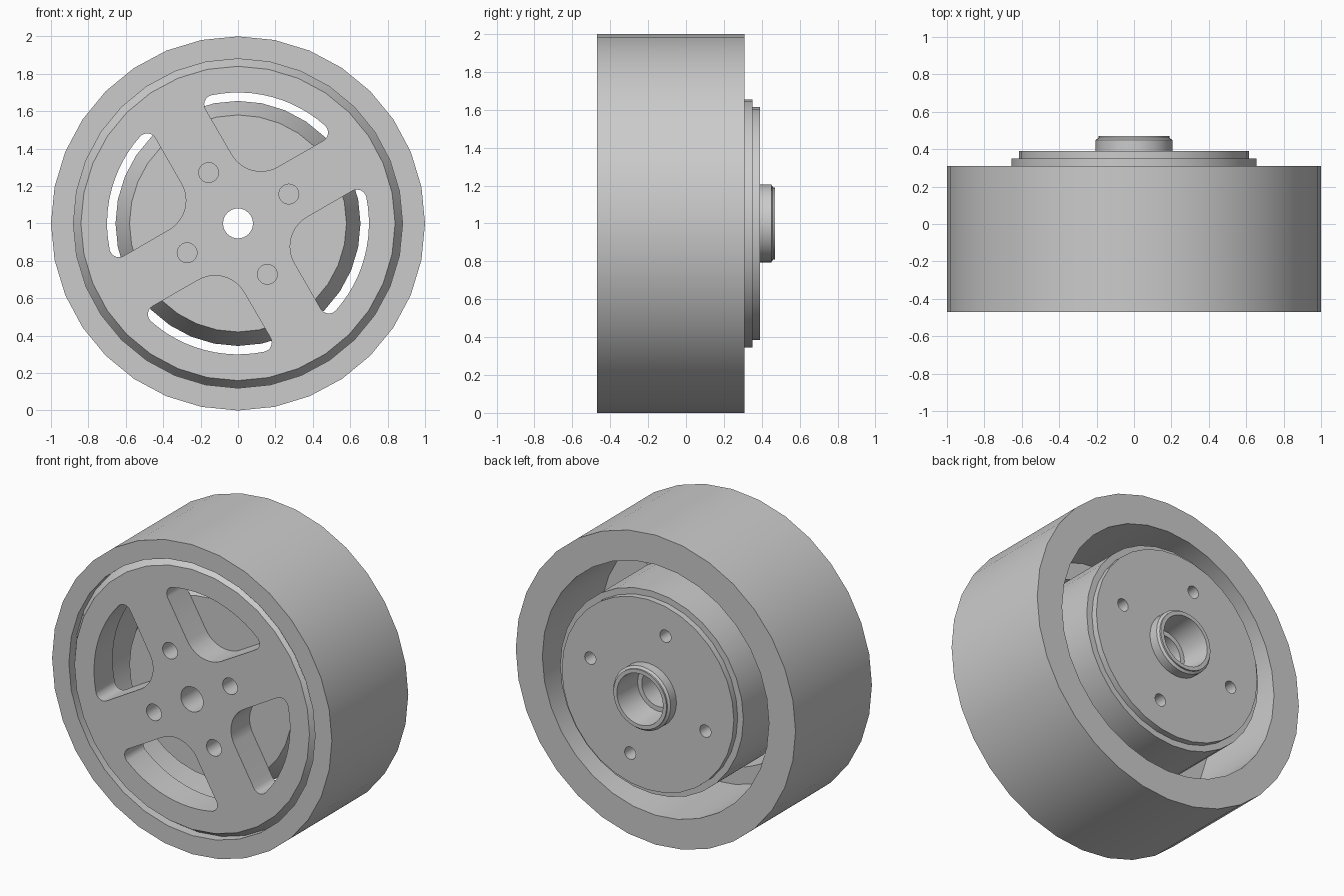
import bpy, bmesh
from math import sin, cos, pi, radians

SIDES = 32
AXLE = 1.0                      # height of the wheel axis, which runs along y
FRONT, BACK, DISC_BACK = -0.47, 0.31, -0.28

old = bpy.data.objects.get("Cube")
if old:
    bpy.data.objects.remove(old, do_unlink=True)

grey = bpy.data.materials.new("plain grey")
grey.use_nodes = True
grey.diffuse_color = (0.6, 0.6, 0.6, 1)
grey.node_tree.nodes["Principled BSDF"].inputs["Base Color"].default_value = (0.6, 0.6, 0.6, 1)


def finish(bm, name):
    bmesh.ops.recalc_face_normals(bm, faces=bm.faces)
    mesh = bpy.data.meshes.new(name)
    bm.to_mesh(mesh)
    bm.free()
    mesh.materials.append(grey)
    obj = bpy.data.objects.new(name, mesh)
    bpy.context.collection.objects.link(obj)
    return obj


def lathe(name, profile):
    """Turn a closed (radius, y) profile around the axle."""
    bm = bmesh.new()
    rings = []
    for i in range(SIDES):
        a = 2 * pi * i / SIDES
        rings.append([bm.verts.new((r * cos(a), y, AXLE + r * sin(a))) for r, y in profile])
    n = len(profile)
    for i, ring in enumerate(rings):
        after = rings[(i + 1) % SIDES]
        for j in range(n):
            k = (j + 1) % n
            bm.faces.new((ring[j], ring[k], after[k], after[j]))
    return finish(bm, name)


def prism(bm, outline, turn, y0, y1):
    """Extrude an (x, z) outline along y, turned about the axle."""
    c, s = cos(turn), sin(turn)
    ends = [[bm.verts.new((x * c - z * s, y, AXLE + x * s + z * c)) for x, z in outline]
            for y in (y0, y1)]
    n = len(outline)
    bm.faces.new(ends[0])
    bm.faces.new(ends[1][::-1])
    for j in range(n):
        k = (j + 1) % n
        bm.faces.new((ends[0][j], ends[1][j], ends[1][k], ends[0][k]))


def arc(cx, cz, r, start, end, steps):
    return [(cx + r * cos(radians(start + (end - start) * i / steps)),
             cz + r * sin(radians(start + (end - start) * i / steps))) for i in range(steps + 1)]


def cut(target, bm):
    cutter = finish(bm, "cutter")
    cutter.hide_render = True
    mod = target.modifiers.new("cut", "BOOLEAN")
    mod.operation, mod.solver, mod.object = "DIFFERENCE", "EXACT", cutter
    bpy.context.view_layer.objects.active = target
    bpy.ops.object.modifier_apply(modifier=mod.name)
    bpy.data.objects.remove(cutter, do_unlink=True)


# Tyre
tyre = lathe("tyre", [(0.88, FRONT), (1, FRONT), (1, BACK), (0.88, BACK)])

# Rim: front disc with bevelled edge, and open barrel behind it
rim = lathe("rim", [(0.08, FRONT), (0.84, FRONT), (0.88, -0.41), (0.88, BACK),
                    (0.81, BACK), (0.81, DISC_BACK), (0.08, DISC_BACK)])

# Brake drum with stepped back, hub collar and stepped bore
drum = lathe("brake_drum", [(0.08, DISC_BACK), (0.58, DISC_BACK), (0.655, -0.13), (0.655, 0.35),
                            (0.615, 0.35), (0.615, 0.39), (0.205, 0.39), (0.205, 0.45),
                            (0.19, 0.46), (0.19, 0.47), (0.165, 0.47), (0.15, 0.28),
                            (0.12, 0.28), (0.12, 0.12), (0.08, 0.12)])

# Rounded fan-shaped windows and bolt holes in the disc
upper = arc(0, 0, 0.70, 0, 26.6, 6) + arc(0.581, 0.291, 0.05, 36, 135, 6)
upper += arc(0.475, 0, 0.18, 135, 180, 6)
window = upper + [(x, -z) for x, z in upper[-2:0:-1]]
cutters = bmesh.new()
for q in range(4):
    prism(cutters, window, radians(-15 + 90 * q), FRONT - 0.1, DISC_BACK + 0.1)
    prism(cutters, arc(0.314, 0, 0.053, 0, 345, 23), radians(30 + 90 * q),
          FRONT - 0.1, DISC_BACK + 0.1)
cut(rim, cutters)

# Small holes in the back of the drum
cutters = bmesh.new()
for q in range(4):
    prism(cutters, arc(0.43, 0, 0.04, 0, 345, 23), radians(17 + 90 * q), 0.15, 0.5)
cut(drum, cutters)

for obj in (tyre, rim, drum):
    bpy.ops.object.select_all(action="DESELECT")
    obj.select_set(True)
    bpy.context.view_layer.objects.active = obj
    bpy.ops.object.shade_smooth_by_angle(angle=radians(25))
